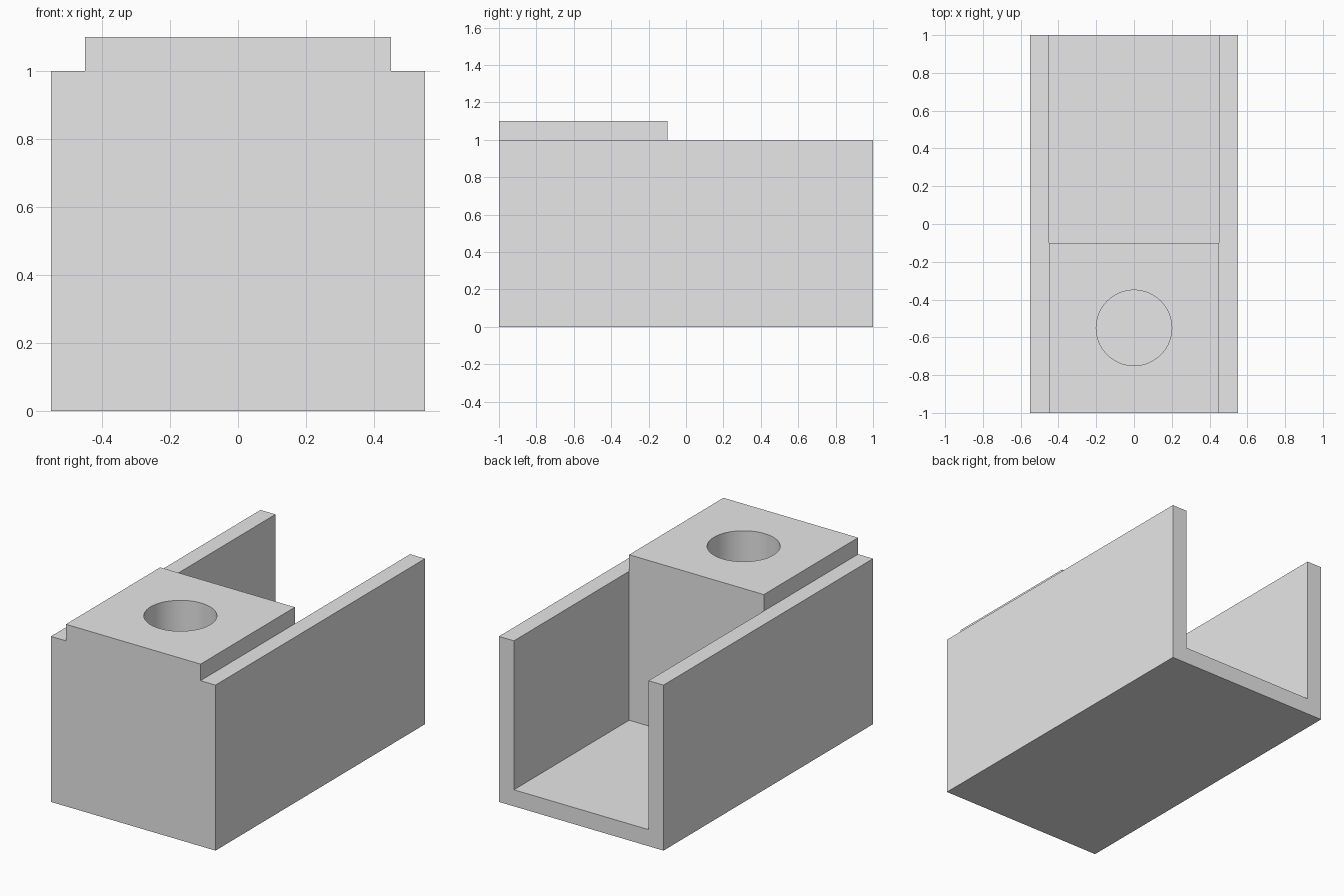
import bpy
import bmesh
import math
from mathutils import Matrix, Vector

cube = bpy.data.objects.get("Cube")
if cube:
    bpy.data.objects.remove(cube, do_unlink=True)

grey = bpy.data.materials.new("plain_grey")
grey.use_nodes = True
COLOUR = (0.8, 0.8, 0.8, 1)
grey.diffuse_color = COLOUR
grey.node_tree.nodes["Principled BSDF"].inputs["Base Color"].default_value = COLOUR

HALF_WIDTH, WALL = 0.55, 0.1
INNER = HALF_WIDTH - WALL
WALL_TOP, BLOCK_TOP = 1.0, 1.1
FRONT, BACK, BLOCK_BACK = -1.0, 1.0, -0.1
HOLE_Y, HOLE_RADIUS = (FRONT + BLOCK_BACK) / 2, 0.2


def make_object(name, bm):
    bmesh.ops.recalc_face_normals(bm, faces=bm.faces)
    mesh = bpy.data.meshes.new(name)
    bm.to_mesh(mesh)
    bm.free()
    mesh.materials.append(grey)
    obj = bpy.data.objects.new(name, mesh)
    bpy.context.collection.objects.link(obj)
    return obj


def extrude_profile(name, profile, y0, y1):
    """Extrude an x-z outline along y."""
    bm = bmesh.new()
    face = bm.faces.new([bm.verts.new((x, y0, z)) for x, z in profile])
    extruded = bmesh.ops.extrude_face_region(bm, geom=[face])["geom"]
    moved = [v for v in extruded if isinstance(v, bmesh.types.BMVert)]
    bmesh.ops.translate(bm, verts=moved, vec=Vector((0, y1 - y0, 0)))
    return make_object(name, bm)


def combine(target, helper, operation):
    """Apply a boolean and remove its helper."""
    helper.hide_render = True
    mod = target.modifiers.new(operation.title(), "BOOLEAN")
    mod.operation, mod.solver, mod.object = operation, "EXACT", helper
    bpy.context.view_layer.objects.active = target
    bpy.ops.object.modifier_apply(modifier=mod.name)
    bpy.data.objects.remove(helper, do_unlink=True)


# U-shaped channel: floor and two side walls
right_half = [(HALF_WIDTH, 0), (HALF_WIDTH, WALL_TOP), (INNER, WALL_TOP), (INNER, WALL)]
left_half = [(-x, z) for x, z in reversed(right_half)]
body = extrude_profile("channel_body", right_half + left_half, FRONT, BACK)

# Raised block filling the front of the channel
block = extrude_profile(
    "front_block",
    [(-INNER, WALL), (INNER, WALL), (INNER, BLOCK_TOP), (-INNER, BLOCK_TOP)],
    FRONT, BLOCK_BACK)
combine(body, block, "UNION")

# Round hole down through the block to the channel floor
bm = bmesh.new()
bmesh.ops.create_cone(
    bm, cap_ends=True, segments=64, radius1=HOLE_RADIUS, radius2=HOLE_RADIUS,
    depth=BLOCK_TOP, matrix=Matrix.Translation((0, HOLE_Y, WALL + BLOCK_TOP / 2)))
combine(body, make_object("hole_cutter", bm), "DIFFERENCE")

# Smooth the hole wall, keep the corners sharp
bpy.ops.object.select_all(action="DESELECT")
body.select_set(True)
bpy.context.view_layer.objects.active = body
bpy.ops.object.shade_smooth_by_angle(angle=math.radians(30))
